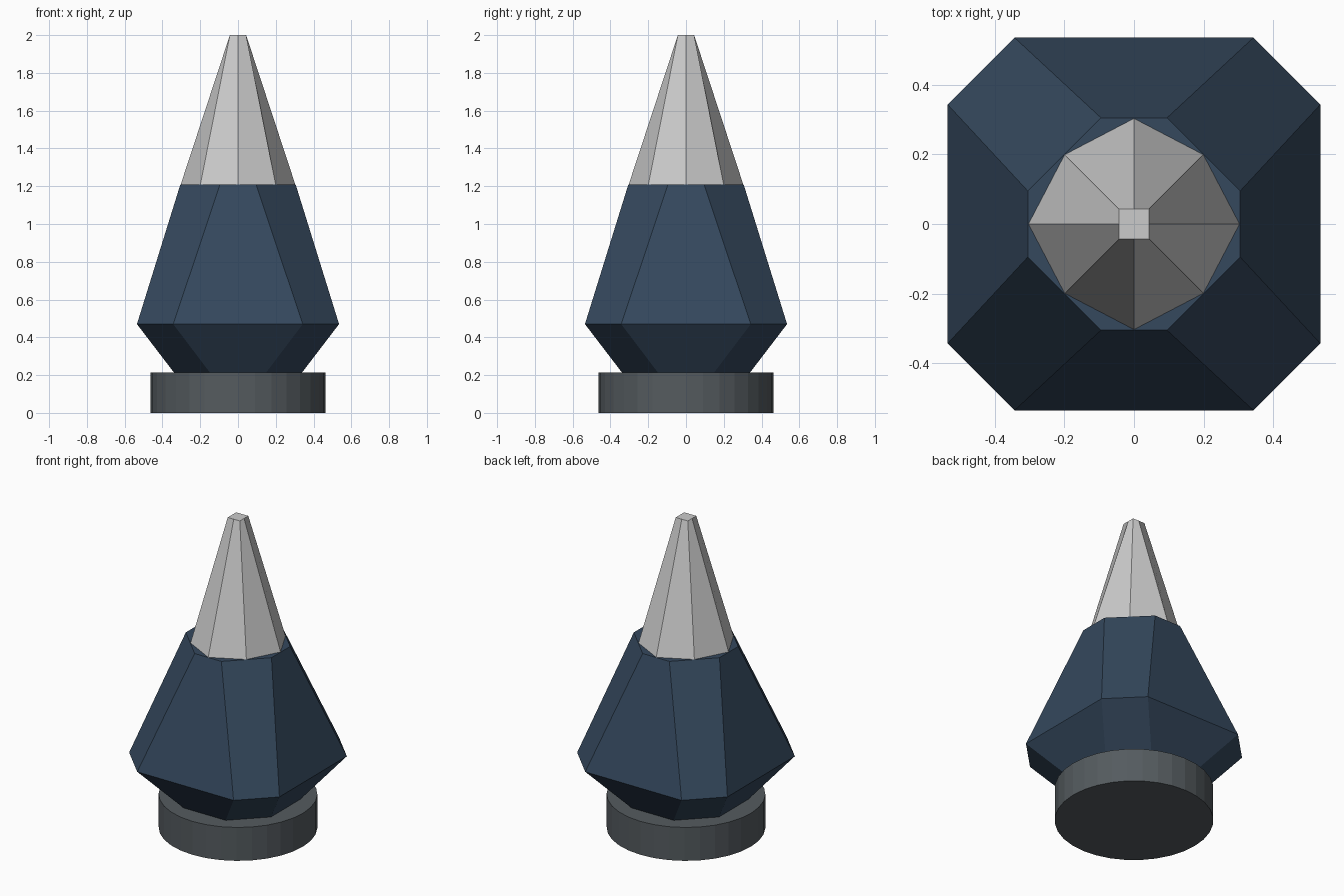
import bpy, bmesh
from math import cos, sin, tau

if "Cube" in bpy.data.objects:
    bpy.data.objects.remove(bpy.data.objects["Cube"])


def material(name, rgb):
    mat = bpy.data.materials.new(name)
    mat.diffuse_color = (*rgb, 1)
    mat.use_nodes = True
    mat.node_tree.nodes["Principled BSDF"].inputs["Base Color"].default_value = mat.diffuse_color
    return mat


def loft(name, rings, mat=None):
    """Join stacked (z, outline) rings with flat faces and cap both ends."""
    bm = bmesh.new()
    loops = [[bm.verts.new((x, y, z)) for x, y in pts] for z, pts in rings]
    for low, high in zip(loops, loops[1:]):
        for i in range(len(low)):
            j = (i + 1) % len(low)
            bm.faces.new((low[i], low[j], high[j], high[i]))
    bm.faces.new(loops[0][::-1])
    bm.faces.new(loops[-1])
    bmesh.ops.recalc_face_normals(bm, faces=bm.faces)
    mesh = bpy.data.meshes.new(name)
    bm.to_mesh(mesh)
    bm.free()
    obj = bpy.data.objects.new(name, mesh)
    bpy.context.collection.objects.link(obj)
    if mat:
        mesh.materials.append(mat)
    return obj


def four_turns(*corners):
    """Repeat one quarter of an outline around the z axis."""
    pts, quarter = [], list(corners)
    for _ in range(4):
        pts += quarter
        quarter = [(-y, x) for x, y in quarter]
    return pts


def clipped_square(half, flat):
    return four_turns((half, flat), (flat, half))


def octagon(axis, diagonal):
    return four_turns((axis, 0), (diagonal, diagonal))


def circle(radius, sides=32):
    return [(radius * cos(tau * i / sides), radius * sin(tau * i / sides))
            for i in range(sides)]


# Round base
loft("base", [(0, circle(0.463)), (0.215, circle(0.463))],
     material("dark_grey", (0.09, 0.105, 0.115)))

# Body with clipped corners
loft("body", [(0.215, clipped_square(0.34, 0.15)),
              (0.47, clipped_square(0.535, 0.343)),
              (1.21, clipped_square(0.305, 0.095))],
     material("navy", (0.035, 0.065, 0.11)))

# Eight-sided tip that narrows to a small square
loft("tip", [(1.21, octagon(0.303, 0.199)), (2.0, octagon(0.043, 0.043))])
